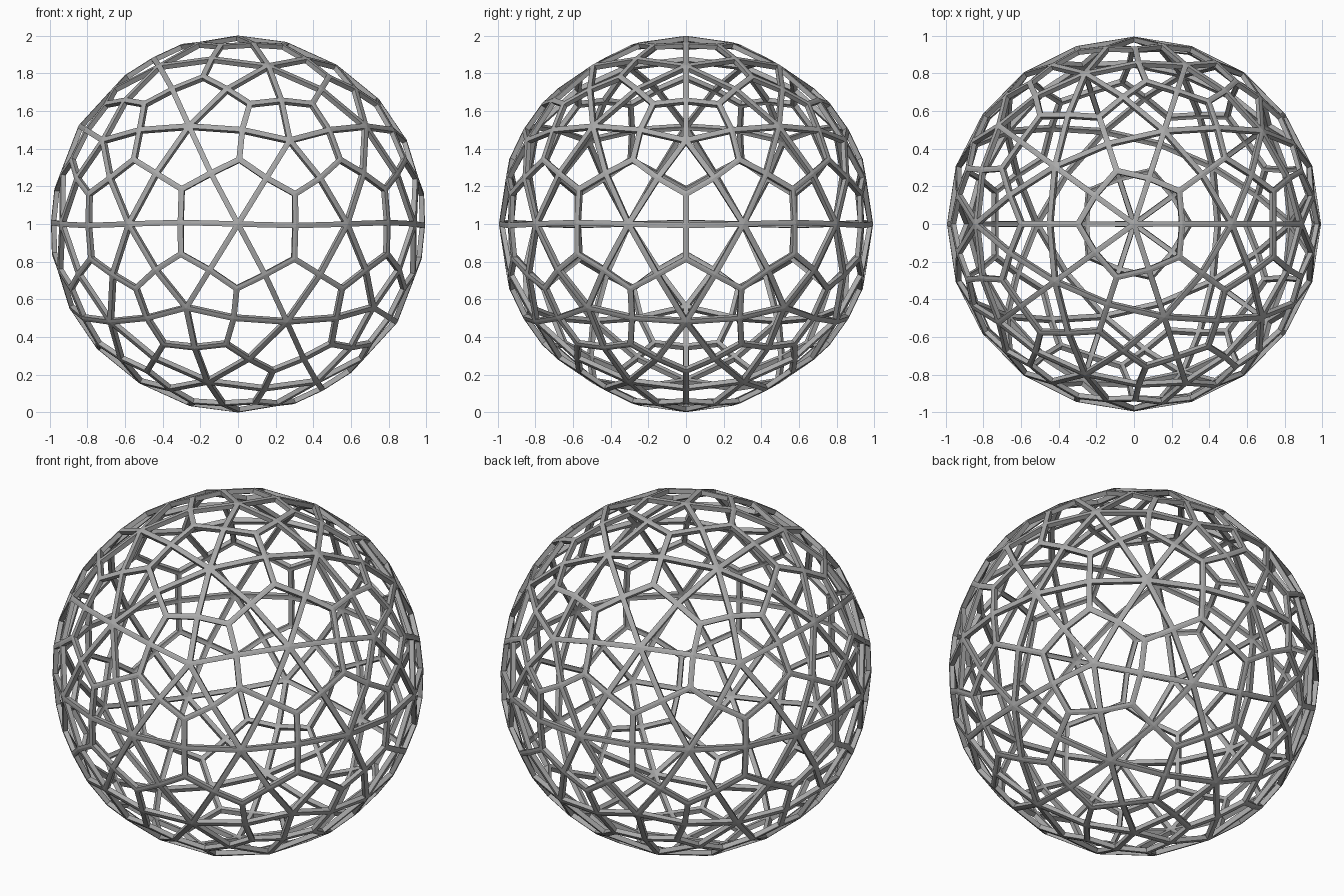
import bpy
import bmesh

cube = bpy.data.objects.get("Cube")
if cube:
    bpy.data.objects.remove(cube, do_unlink=True)

BAR_WIDTH = 0.027
BAR_DEPTH = 0.026

# One grey for every bar
grey = bpy.data.materials.new("bar_grey")
grey.use_nodes = True
colour = (0.4, 0.4, 0.4, 1)
grey.diffuse_color = colour
grey.node_tree.nodes["Principled BSDF"].inputs["Base Color"].default_value = colour

# Triangular geodesic ball that sets out the lattice
mesh = bpy.data.meshes.new("geodesic_lattice")
lattice = bmesh.new()
bmesh.ops.create_icosphere(lattice, subdivisions=2, radius=1)
lattice.to_mesh(mesh)
lattice.free()
sphere = bpy.data.objects.new("geodesic_lattice", mesh)
bpy.context.collection.objects.link(sphere)

# One smoothing subdivision splits each triangle into three kites
kites = sphere.modifiers.new("kites", 'SUBSURF')
kites.levels = kites.render_levels = 1
bpy.context.view_layer.update()
smoothed = sphere.evaluated_get(bpy.context.evaluated_depsgraph_get())
lattice = bmesh.new()
lattice.from_mesh(smoothed.to_mesh())
smoothed.to_mesh_clear()
sphere.modifiers.remove(kites)

# Size the centre layer so that the outer faces of the bars reach 1
reach = max(v.co.z for v in lattice.verts)
for v in lattice.verts:
    v.co *= (1 - BAR_DEPTH / 2) / reach

# Open each kite, leaving half a bar along every side
openings = list(lattice.faces)
bmesh.ops.inset_individual(lattice, faces=openings, thickness=BAR_WIDTH / 2,
                           use_even_offset=True)
bmesh.ops.delete(lattice, geom=openings, context='FACES')
for face in lattice.faces:
    face.smooth = False
lattice.to_mesh(mesh)
lattice.free()
mesh.materials.append(grey)
sphere.location.z = 1

# Give the bars their depth
depth = sphere.modifiers.new("bar_depth", 'SOLIDIFY')
depth.thickness = BAR_DEPTH
depth.offset = 0
depth.use_even_offset = True
